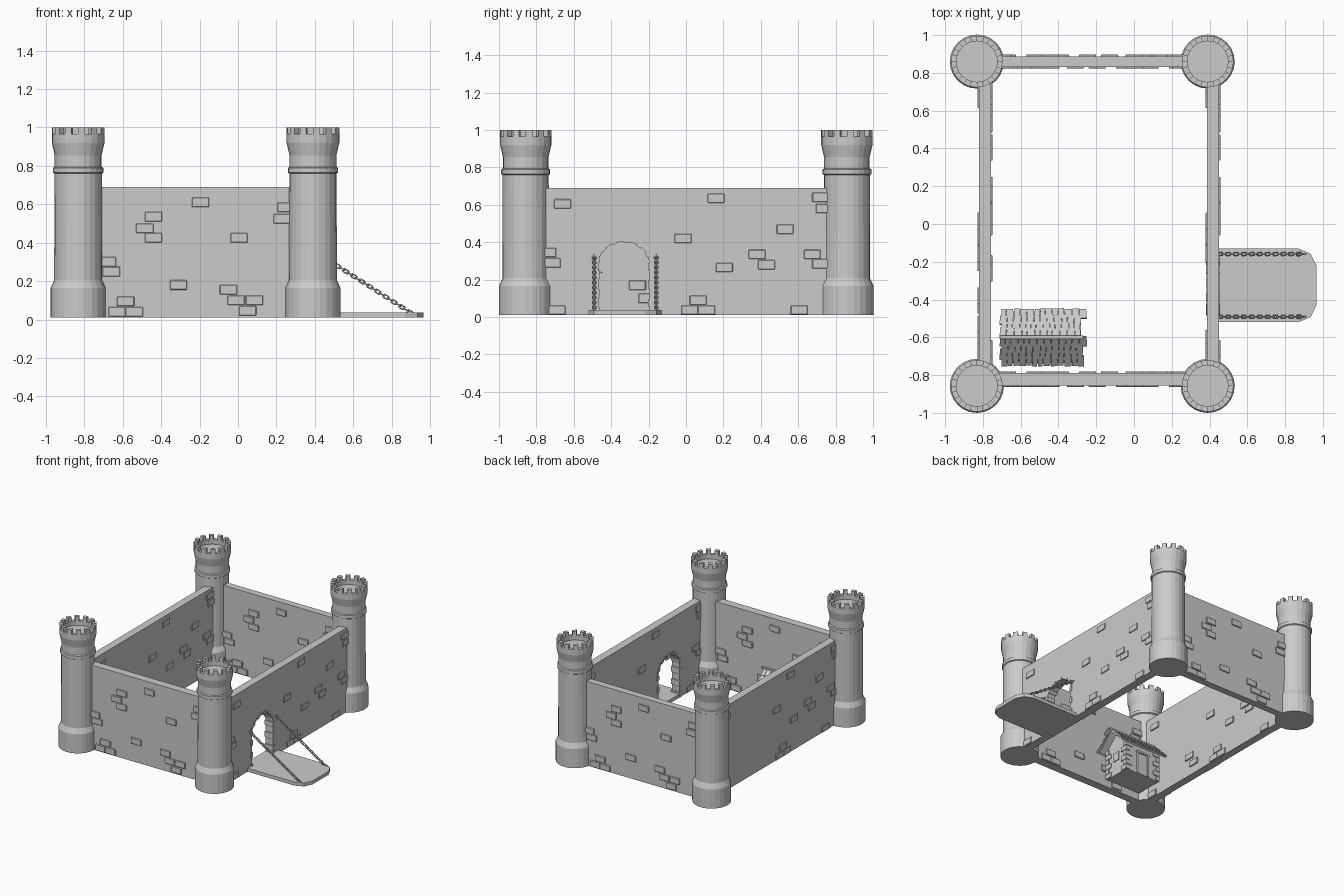
import bpy, bmesh, math, random
from mathutils import Vector, Matrix

if "Cube" in bpy.data.objects:
    bpy.data.objects.remove(bpy.data.objects["Cube"])

random.seed(4)
Z0 = 0.01


def finish(bm, name):
    bmesh.ops.recalc_face_normals(bm, faces=bm.faces)
    me = bpy.data.meshes.new(name)
    bm.to_mesh(me)
    bm.free()
    ob = bpy.data.objects.new(name, me)
    bpy.context.collection.objects.link(ob)
    return ob


def prism(bm, pts, axis_vec):
    """Extrude a closed polygon along a vector."""
    f = bm.faces.new([bm.verts.new(p) for p in pts])
    r = bmesh.ops.extrude_face_region(bm, geom=[f], use_keep_orig=True)
    vs = [g for g in r['geom'] if isinstance(g, bmesh.types.BMVert)]
    bmesh.ops.translate(bm, verts=vs, vec=axis_vec)


def box(bm, c, s, rot=None):
    m = Matrix.Translation(c) @ (rot or Matrix()) @ Matrix.Diagonal((*s, 1))
    bmesh.ops.create_cube(bm, size=1, matrix=m)


# Corner towers: lathed profile plus alternating merlons
SIDES = 24
PROFILE = [(0, Z0), (.143, Z0), (.143, .165), (.125, .205), (.123, .76), (.131, .765),
           (.131, .79), (.122, .795), (.122, .855), (.137, .92), (.137, .966),
           (.108, .966), (.108, .93), (0, .93)]


def tower(name, cx, cy):
    bm = bmesh.new()

    def p(r, i, z):
        a = 2 * math.pi * i / SIDES
        return (cx + r * math.cos(a), cy + r * math.sin(a), z)
    rings = []
    for r, z in PROFILE:
        if r == 0:
            rings.append([bm.verts.new((cx, cy, z))] * SIDES)
        else:
            rings.append([bm.verts.new(p(r, i, z)) for i in range(SIDES)])
    for a, b in zip(rings, rings[1:]):
        for i in range(SIDES):
            j = (i + 1) % SIDES
            bm.faces.new(list(dict.fromkeys((a[i], a[j], b[j], b[i]))))
    for i in range(0, SIDES, 2):
        prism(bm, [p(.137, i, .964), p(.137, i + 1, .964),
                   p(.108, i + 1, .964), p(.108, i, .964)], (0, 0, .036))
    finish(bm, name)


for nx, cx in (("left", -.832), ("right", .39)):
    for ny, cy in (("front", -.857), ("back", .86)):
        tower(f"tower_{ny}_{nx}", cx, cy)

# Curtain walls
for name, c, s in (("wall_front", (-.22, -.822, .35), (1.1, .066, .68)),
                   ("wall_back", (-.22, .86, .35), (1.1, .056, .68)),
                   ("wall_left", (-.789, 0, .35), (.062, 1.6, .68))):
    bm = bmesh.new()
    box(bm, c, s)
    finish(bm, name)

# Gate arch outline, running up one side and down the other
GY = -.332


def arch(off):
    pts = [Vector((GY + .137 + off, z)) for z in (Z0, .055, .1, .15, .2, .25)]
    for k in range(13):
        a = math.pi * k / 12
        pts.append(Vector((GY + (.137 + off) * math.cos(a), .29 + (.115 + off) * math.sin(a))))
    return pts + [Vector((2 * GY - q.x, q.y)) for q in pts[5::-1]]


bm = bmesh.new()
outline = [(-.8, Z0), (-.8, .69), (.8, .69), (.8, Z0)] + [tuple(q) for q in arch(0)]
prism(bm, [(.386, y, z) for y, z in outline], (.064, 0, 0))
bmesh.ops.triangulate(bm, faces=[f for f in bm.faces if len(f.verts) > 4])
finish(bm, "wall_right_with_gate")

# Stones lining the gate
bm = bmesh.new()
outer = arch(.016)
for k in range(len(outer) - 1):
    d = .002 + (k % 2) * .005
    inner = arch(-d)
    quad = [outer[k], outer[k + 1], inner[k + 1].lerp(inner[k], .06), inner[k].lerp(inner[k + 1], .06)]
    prism(bm, [(.384 - d / 2, q.x, q.y) for q in quad], (.068 + d, 0, 0))
finish(bm, "gate_stones")

# Scattered raised bricks
FRONT = [(-.44, .535), (-.485, .475), (-.44, .425), (-.195, .61), (.25, .585), (.23, .525),
         (.005, .425), (-.68, .3), (-.66, .25), (-.31, .18), (-.05, .155), (-.01, .1),
         (.085, .1), (-.585, .095), (.05, .045), (-.63, .04), (-.54, .04)]
SIDE = [(.16, .635), (-.016, .42), (.53, .47), (-.66, .605), (.38, .335), (.43, .28),
        (.675, .335), (.72, .285), (.205, .265), (.065, .09), (.02, .037), (.11, .037),
        (.605, .037), (-.74, .345), (-.715, .29), (-.69, .037), (.72, .64), (.74, .58)]


def bricks(name, spots, plane, along_x):
    bm = bmesh.new()
    for u, z in spots:
        if along_x:
            box(bm, (u, plane, z), (.09, .018, .05))
        else:
            box(bm, (plane, u, z), (.018, .09, .05))
    bmesh.ops.bevel(bm, geom=bm.edges[:], offset=.003, segments=1, affect='EDGES')
    finish(bm, name)


flip_front = [(-.44 - u, z) for u, z in FRONT]
flip_side = [(-u, z) for u, z in SIDE]
clear = [(u, z) for u, z in flip_side if abs(u - GY) > .2 or z > .47]
bricks("bricks_front_out", FRONT, -.855, True)
bricks("bricks_front_in", flip_front, -.789, True)
bricks("bricks_back_out", flip_front, .888, True)
bricks("bricks_back_in", FRONT, .832, True)
bricks("bricks_right_out", SIDE, .448, False)
bricks("bricks_right_in", clear, .388, False)
bricks("bricks_left_out", flip_side, -.82, False)
bricks("bricks_left_in", SIDE + [(-.26, .17), (-.21, .1)], -.758, False)

# Drawbridge
bm = bmesh.new()
edge = [(.385, .14), (.45, .14), (.45, .195), (.87, .195), (.935, .168), (.966, .105)]
ring = [(x, -.325 + y) for x, y in edge] + [(x, -.325 - y) for x, y in reversed(edge)]
prism(bm, [(x, y, Z0) for x, y in ring], (0, 0, .028))
finish(bm, "drawbridge")


# Chains: alternating oval links along a straight run
def link(bm, mat, long=.008, rad=.009, thick=.0035, n=12, m=6):
    loops = []
    for i in range(n):
        a = 2 * math.pi * i / n
        row = []
        for j in range(m):
            b = 2 * math.pi * j / m
            r = rad + thick * math.cos(b)
            x = r * math.cos(a) + math.copysign(long, math.cos(a))
            row.append(bm.verts.new(mat @ Vector((x, r * math.sin(a), thick * math.sin(b)))))
        loops.append(row)
    for i in range(n):
        for j in range(m):
            A, B = loops[i], loops[(i + 1) % n]
            bm.faces.new((A[j], B[j], B[(j + 1) % m], A[(j + 1) % m]))


for name, y in (("chain_left", -.491), ("chain_right", -.159)):
    bm = bmesh.new()
    a, b = Vector((.415, y, .345)), Vector((.895, y, .038))
    tilt = math.atan2(a.z - b.z, b.x - a.x)
    N = 24
    for i in range(N):
        m = (Matrix.Translation(a.lerp(b, i / (N - 1))) @ Matrix.Rotation(tilt, 4, 'Y')
             @ Matrix.Rotation(math.pi / 2 * (i % 2), 4, 'X'))
        link(bm, m)
    finish(bm, name)

# Hut in the courtyard: gabled body
HX, HY, BX, BY, EAVE, RIDGE = -.49, -.6, .155, .112, .25, .362
bm = bmesh.new()
gable = [(-BY, Z0), (BY, Z0), (BY, EAVE), (0, RIDGE), (-BY, EAVE)]
prism(bm, [(HX - BX, HY + y, z) for y, z in gable], (2 * BX, 0, 0))
finish(bm, "hut_body")

# Hut corner stones, alternating long and short
bm = bmesh.new()
for sx in (-1, 1):
    for sy in (-1, 1):
        for k in range(6):
            lx, ly = (.06, .035) if k % 2 else (.035, .06)
            box(bm, (HX + sx * (BX + .007 - lx / 2), HY + sy * (BY + .007 - ly / 2), .032 + k * .04),
                (lx, ly, .036))
finish(bm, "hut_corner_stones")

# Hut door and window
bm = bmesh.new()
box(bm, (HX, HY + BY, .095), (.08, .012, .17))
for s in (-1, 1):
    box(bm, (HX + s * .047, HY + BY, .1), (.014, .024, .18))
box(bm, (HX, HY + BY, .195), (.12, .024, .016))
box(bm, (HX + BX, HY, .16), (.014, .06, .07))
finish(bm, "hut_door_and_window")

# Hut roof: two slabs under overlapping uneven shingles, with a ridge beam
bm = bmesh.new()
SLOPE = math.radians(45)
for s in (-1, 1):
    rot = Matrix.Rotation(-s * SLOPE, 4, 'X')
    box(bm, (HX, HY + s * .066, RIDGE - .062), (.42, .185, .012), rot)
    tilt = Matrix.Rotation(-s * (SLOPE - .12), 4, 'X')
    for row in range(4):
        x = HX - .222 + (row % 2) * .008
        while x < HX + .205:
            w = random.uniform(.026, .042)
            d = .022 + row * .034
            ln = random.uniform(.056, .07)
            box(bm, (x + w / 2, HY + s * d, RIDGE + .018 - d), (w - .003, ln, .009),
                tilt @ Matrix.Rotation(random.uniform(-.07, .07), 4, 'Z'))
            x += w
box(bm, (HX, HY, RIDGE + .014), (.44, .018, .018))
finish(bm, "hut_roof")
